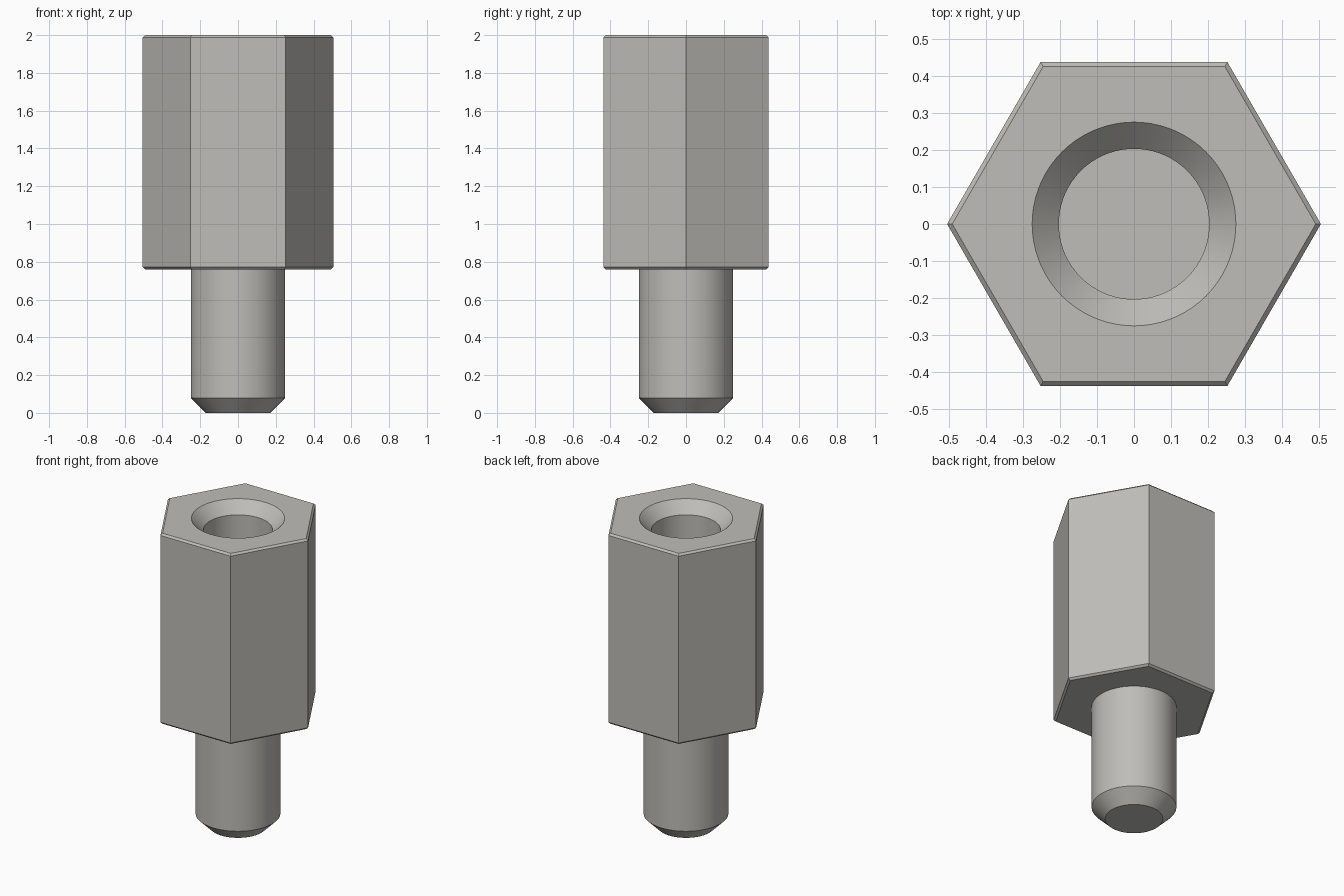
import bpy, bmesh, math

cube = bpy.data.objects.get("Cube")
if cube:
    bpy.data.objects.remove(cube, do_unlink=True)

SEGMENTS = 72
APOTHEM = 0.437
CHAMFER = 0.012

metal = bpy.data.materials.new("warm grey metal")
metal.use_nodes = True
colour = (0.52, 0.51, 0.48, 1)
metal.diffuse_color = colour
metal.node_tree.nodes["Principled BSDF"].inputs["Base Color"].default_value = colour


def ring_point(size, z, is_hex, i):
    """Point on a circle, or on a hexagon whose corners lie on the x axis."""
    angle = math.tau * i / SEGMENTS
    r = size
    if is_hex:
        r = size / math.cos(angle % (math.pi / 3) - math.pi / 6)
    return (r * math.cos(angle), r * math.sin(angle), z)


def loft(name, rings, cap_start=False, cap_end=False):
    """Join successive rings of (size, z, is_hex) into a surface."""
    bm = bmesh.new()
    loops = [[bm.verts.new(ring_point(*ring, i)) for i in range(SEGMENTS)]
             for ring in rings]
    for a, b in zip(loops, loops[1:]):
        for i in range(SEGMENTS):
            j = (i + 1) % SEGMENTS
            bm.faces.new((a[i], a[j], b[j], b[i]))
    if cap_start:
        bm.faces.new(loops[0][::-1])
    if cap_end:
        bm.faces.new(loops[-1])
    mesh = bpy.data.meshes.new(name)
    bm.to_mesh(mesh)
    bm.free()
    mesh.materials.append(metal)
    obj = bpy.data.objects.new(name, mesh)
    bpy.context.collection.objects.link(obj)
    bpy.ops.object.select_all(action='DESELECT')
    obj.select_set(True)
    bpy.context.view_layer.objects.active = obj
    bpy.ops.object.shade_smooth_by_angle(angle=math.radians(30))
    return obj


# Hexagonal body: underside, chamfered flats, countersunk blind hole
loft("hex_body", [
    (0.25, 0.76, False),
    (APOTHEM - CHAMFER, 0.76, True),
    (APOTHEM, 0.76 + CHAMFER, True),
    (APOTHEM, 2 - CHAMFER, True),
    (APOTHEM - CHAMFER, 2, True),
    (0.275, 2, False),
    (0.203, 1.928, False),
    (0.203, 1.2, False),
], cap_end=True)

# Round stud with a chamfered tip
loft("stud", [
    (0.17, 0, False),
    (0.25, 0.08, False),
    (0.25, 0.76, False),
], cap_start=True)
